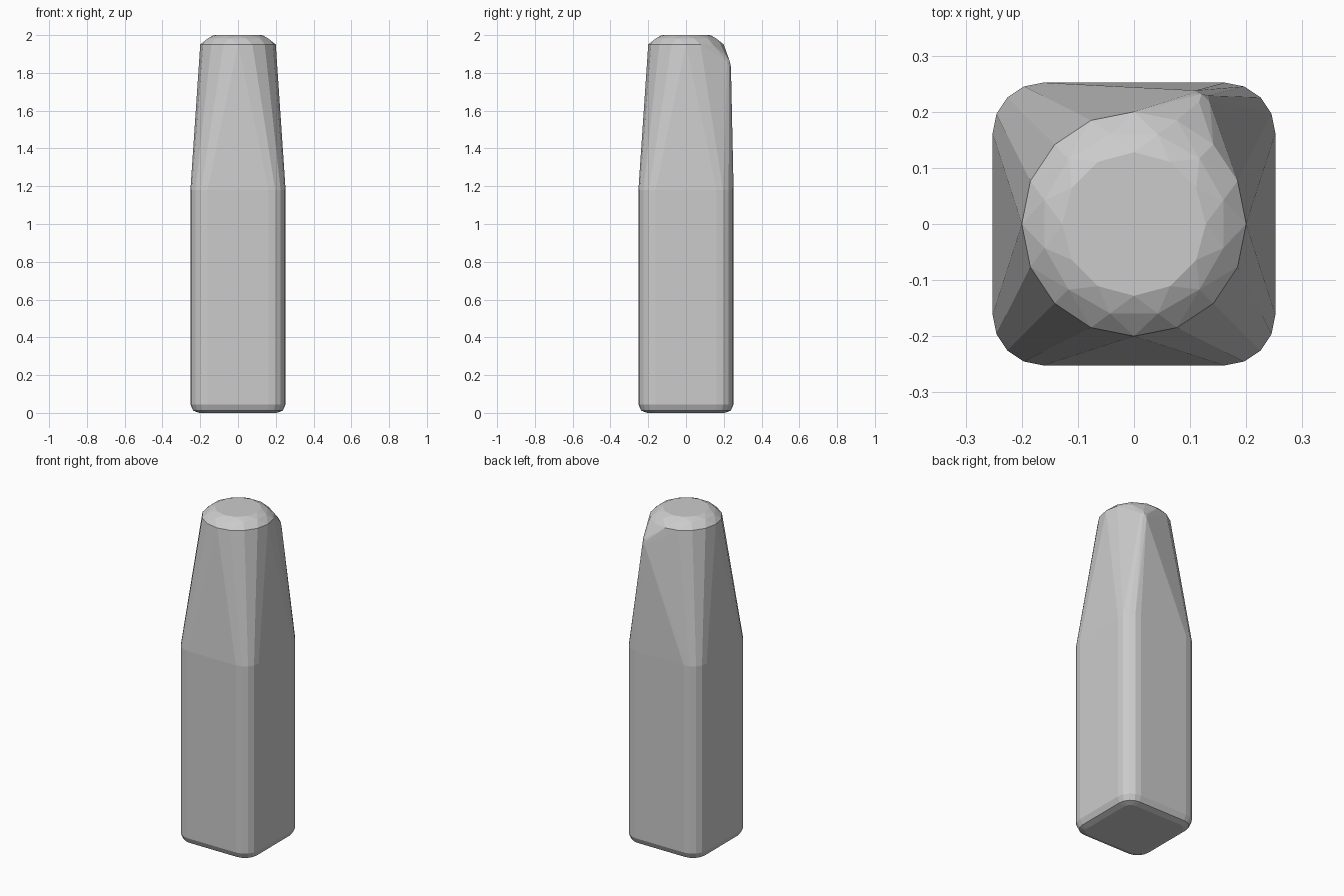
import bpy
import bmesh
from math import cos, sin, pi, radians

cube = bpy.data.objects.get("Cube")
if cube:
    bpy.data.objects.remove(cube, do_unlink=True)

grey = bpy.data.materials.new("light_grey")
grey.use_nodes = True
colour = (0.6, 0.6, 0.6, 1)
grey.diffuse_color = colour
grey.node_tree.nodes["Principled BSDF"].inputs["Base Color"].default_value = colour


def rounded_square(half, radius, z, steps=4):
    """Ring of points around a square with rounded corners."""
    points = []
    inner = half - radius
    for sx, sy in ((1, 1), (-1, 1), (-1, -1), (1, -1)):
        for i in range(steps + 1):
            a = pi / 2 * i / steps
            points.append((sx * (inner + radius * cos(a)),
                           sy * (inner + radius * sin(a)), z))
    return points


def circle(radius, z, count, turn=0, centre=(0, 0)):
    """Ring of points around a vertical axis."""
    return [(centre[0] + radius * cos(2 * pi * i / count + turn),
             centre[1] + radius * sin(2 * pi * i / count + turn), z)
            for i in range(count)]


points = []
# Square lower body with a softened base
for half, radius, z in ((0.205, 0.045, 0), (0.237, 0.077, 0.012),
                        (0.252, 0.09, 0.045), (0.252, 0.09, 1.18)):
    points += rounded_square(half, radius, z)

# Round faceted cap
points += circle(0.2, 1.95, 16)
points += circle(0.165, 1.983, 12, radians(15))
points += circle(0.128, 2.0, 12)

# Small rounded bump that pulls out one back corner
bump = (0.11, 0.207)
points += circle(0.031, 1.83, 8, centre=bump)
points += circle(0.027, 1.86, 8, radians(22), centre=bump)
points += circle(0.012, 1.885, 6, centre=bump)

# Wrap everything in one taut faceted skin
bm = bmesh.new()
for p in points:
    bm.verts.new(p)
hull = bmesh.ops.convex_hull(bm, input=bm.verts)
loose = {g for g in hull["geom_interior"] + hull["geom_unused"]
         if isinstance(g, bmesh.types.BMVert)}
bmesh.ops.delete(bm, geom=list(loose), context="VERTS")
bmesh.ops.dissolve_limit(bm, angle_limit=radians(0.5),
                         verts=bm.verts, edges=bm.edges)
bmesh.ops.recalc_face_normals(bm, faces=bm.faces)

mesh = bpy.data.meshes.new("tapered_post")
bm.to_mesh(mesh)
bm.free()
mesh.materials.append(grey)
post = bpy.data.objects.new("tapered_post", mesh)
bpy.context.collection.objects.link(post)
